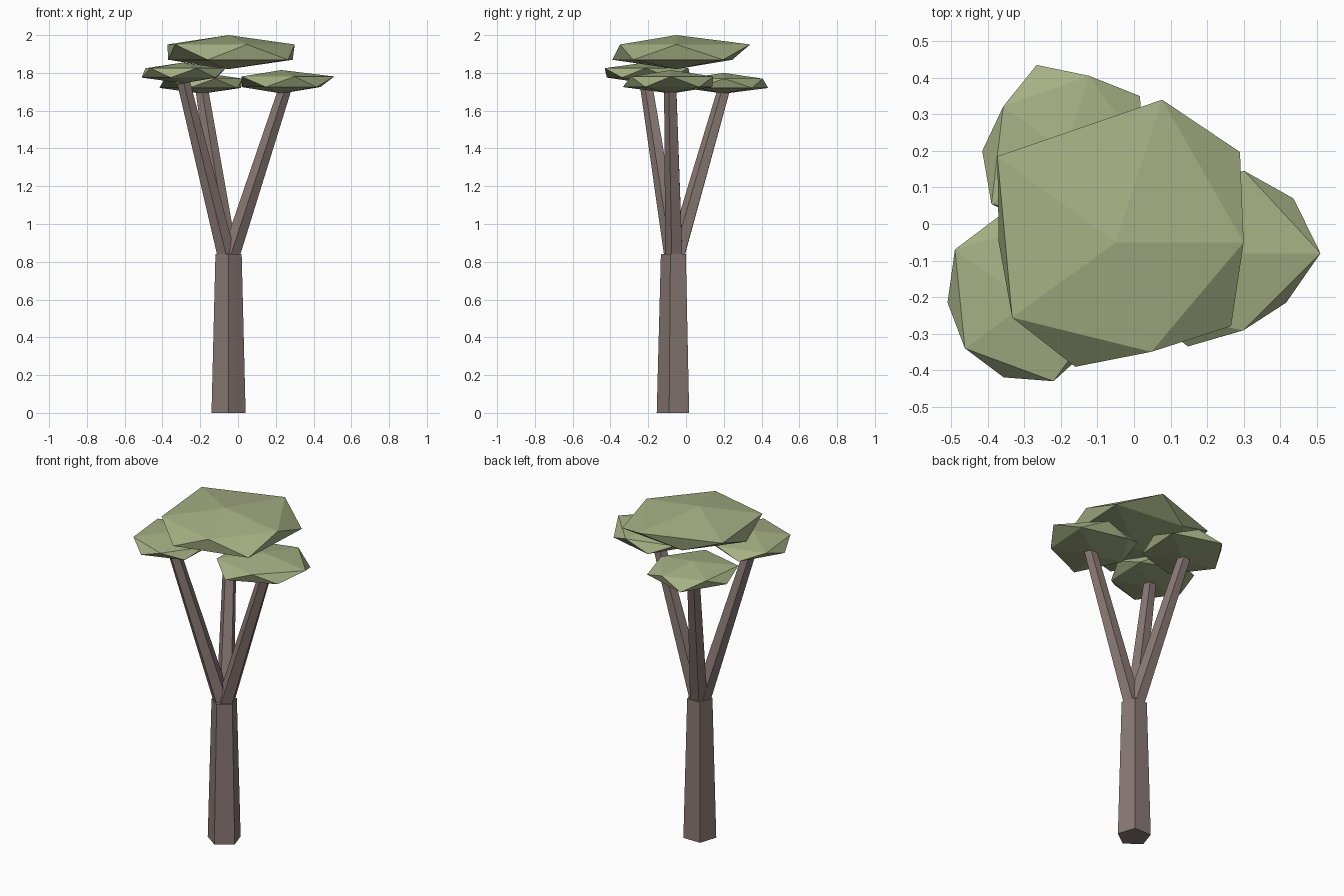
import bpy, bmesh, math
from mathutils import Vector

if "Cube" in bpy.data.objects:
    bpy.data.objects.remove(bpy.data.objects["Cube"])


def material(name, rgb):
    m = bpy.data.materials.new(name)
    m.diffuse_color = (*rgb, 1)
    m.use_nodes = True
    m.node_tree.nodes["Principled BSDF"].inputs["Base Color"].default_value = m.diffuse_color
    return m


BARK = material("bark", (0.25, 0.19, 0.175))
LEAF = material("leaf", (0.38, 0.43, 0.23))


def finish(name, bm, mat):
    bmesh.ops.recalc_face_normals(bm, faces=bm.faces)
    me = bpy.data.meshes.new(name)
    bm.to_mesh(me)
    bm.free()
    me.materials.append(mat)
    ob = bpy.data.objects.new(name, me)
    bpy.context.collection.objects.link(ob)
    return ob


def limb(name, start, end, r1, r2):
    """Tapered five-sided limb between two points."""
    start, end = Vector(start), Vector(end)
    axis = end - start
    tilt = Vector((0, 0, 1)).rotation_difference(axis)
    bm = bmesh.new()
    rings = []
    for p, r in ((start, r1), (end, r2)):
        ring = []
        for i in range(5):
            a = math.radians(-90 + 72 * i)
            ring.append(bm.verts.new(p + tilt @ Vector((r * math.cos(a), r * math.sin(a), 0))))
        rings.append(ring)
    lo, hi = rings
    for i in range(5):
        j = (i + 1) % 5
        bm.faces.new((lo[i], lo[j], hi[j], hi[i]))
    bm.faces.new(lo[::-1])
    bm.faces.new(hi)
    return finish(name, bm, BARK)


def canopy(name, centre, height, radii):
    """Flattened 20-sided blob; radii run round in 36 degree steps,
    alternating between the upper and the lower ring."""
    c = Vector(centre)
    bm = bmesh.new()
    top = bm.verts.new(c + Vector((0, 0, height)))
    bottom = bm.verts.new(c - Vector((0, 0, height)))
    ring = []
    for i, r in enumerate(radii):
        a = math.radians(36 * i)
        z = 0.45 * height * (1 if i % 2 == 0 else -1)
        ring.append(bm.verts.new(c + Vector((r * math.cos(a), r * math.sin(a), z))))
    for i in range(10):
        a, b, d = ring[i], ring[(i + 1) % 10], ring[(i + 2) % 10]
        bm.faces.new((a, b, d))
        bm.faces.new((a, d, top if i % 2 == 0 else bottom))
    return finish(name, bm, LEAF)


# Trunk
limb("trunk", (-0.05, -0.06, 0), (-0.05, -0.06, 0.84), 0.095, 0.073)

# Three branches fanning out of the trunk top
limb("branch_right", (-0.04, -0.06, 0.83), (0.247, -0.08, 1.71), 0.05, 0.036)
limb("branch_left", (-0.06, -0.065, 0.83), (-0.288, -0.21, 1.75), 0.05, 0.036)
limb("branch_back", (-0.05, -0.05, 0.83), (-0.19, 0.2, 1.70), 0.05, 0.036)

# Foliage pads
canopy("foliage_top", (-0.05, -0.05, 1.91), 0.09,
       (0.35, 0.42, 0.41, 0.31, 0.40, 0.32, 0.35, 0.358, 0.315, 0.39))
canopy("foliage_right", (0.23, -0.08, 1.753), 0.062,
       (0.28, 0.255, 0.236, 0.23, 0.25, 0.21, 0.26, 0.268, 0.222, 0.23))
canopy("foliage_left", (-0.29, -0.215, 1.80), 0.055,
       (0.225, 0.22, 0.24, 0.25, 0.247, 0.22, 0.213, 0.215, 0.226, 0.21))
canopy("foliage_back", (-0.19, 0.20, 1.745), 0.055,
       (0.215, 0.255, 0.216, 0.247, 0.207, 0.225, 0.247, 0.22, 0.22, 0.23))
